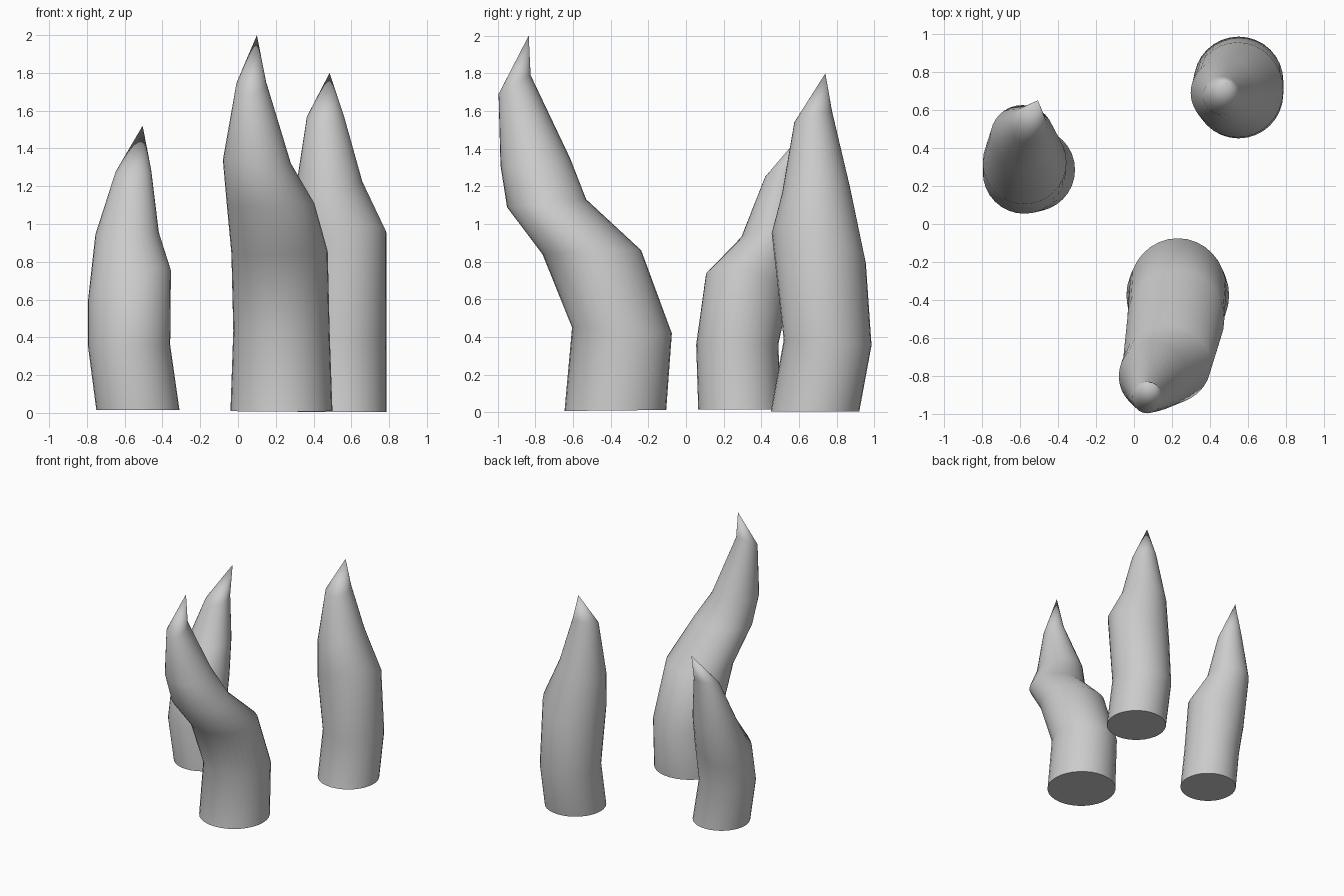
import bpy, bmesh, math

SIDES = 32


def spike(name, rings, tip):
    """Tapering bent spike. Ring: centre x, y, z, radius x, radius y, tilt along x, tilt along y."""
    bm = bmesh.new()
    loops = []
    for cx, cy, cz, rx, ry, sx, sy in rings:
        loop = []
        for i in range(SIDES):
            a = 2 * math.pi * i / SIDES
            dx, dy = rx * math.cos(a), ry * math.sin(a)
            loop.append(bm.verts.new((cx + dx, cy + dy, cz + dx * sx + dy * sy)))
        loops.append(loop)
    # Side walls
    for lo, hi in zip(loops, loops[1:]):
        for i in range(SIDES):
            j = (i + 1) % SIDES
            bm.faces.new((lo[i], lo[j], hi[j], hi[i]))
    # Point
    top = bm.verts.new(tip)
    for i in range(SIDES):
        bm.faces.new((loops[-1][i], loops[-1][(i + 1) % SIDES], top))
    # Flat underside
    bm.faces.new(loops[0][::-1])
    mesh = bpy.data.meshes.new(name)
    bm.to_mesh(mesh)
    bm.free()
    obj = bpy.data.objects.new(name, mesh)
    bpy.context.collection.objects.link(obj)
    bpy.ops.object.select_all(action='DESELECT')
    obj.select_set(True)
    bpy.context.view_layer.objects.active = obj
    bpy.ops.object.shade_smooth_by_angle(angle=math.radians(65))


# Tall spike at the front, leaning forward
spike("front_spike", [
    (0.23, -0.375, 0.01, 0.27, 0.27, 0, 0.01),
    (0.23, -0.34, 0.435, 0.255, 0.265, 0, -0.06),
    (0.22, -0.50, 0.85, 0.255, 0.262, 0.02, 0.04),
    (0.172, -0.74, 1.11, 0.232, 0.21, 0, 0.1),
    (0.10, -0.80, 1.33, 0.18, 0.185, -0.05, 0.1),
    (0.07, -0.91, 1.74, 0.08, 0.085, 0.05, 0.59),
], (0.10, -0.835, 2.0))

# Short spike at the left, leaning back
spike("left_spike", [
    (-0.53, 0.285, 0.015, 0.22, 0.22, 0, 0),
    (-0.577, 0.272, 0.36, 0.218, 0.218, 0, 0),
    (-0.575, 0.325, 0.67, 0.22, 0.22, 0.38, -0.25),
    (-0.587, 0.46, 0.95, 0.168, 0.165, 0.03, 0.1),
    (-0.555, 0.52, 1.28, 0.095, 0.1, 0.1, 0.3),
], (-0.505, 0.65, 1.52))

# Medium spike at the back right
spike("right_spike", [
    (0.55, 0.685, 0.005, 0.235, 0.235, 0, 0),
    (0.55, 0.752, 0.37, 0.235, 0.233, 0, -0.06),
    (0.545, 0.705, 0.87, 0.24, 0.25, 0.35, -0.32),
    (0.478, 0.69, 1.18, 0.18, 0.18, 0.25, 0.1),
    (0.462, 0.675, 1.57, 0.098, 0.1, 0.05, 0.3),
], (0.485, 0.74, 1.80))
